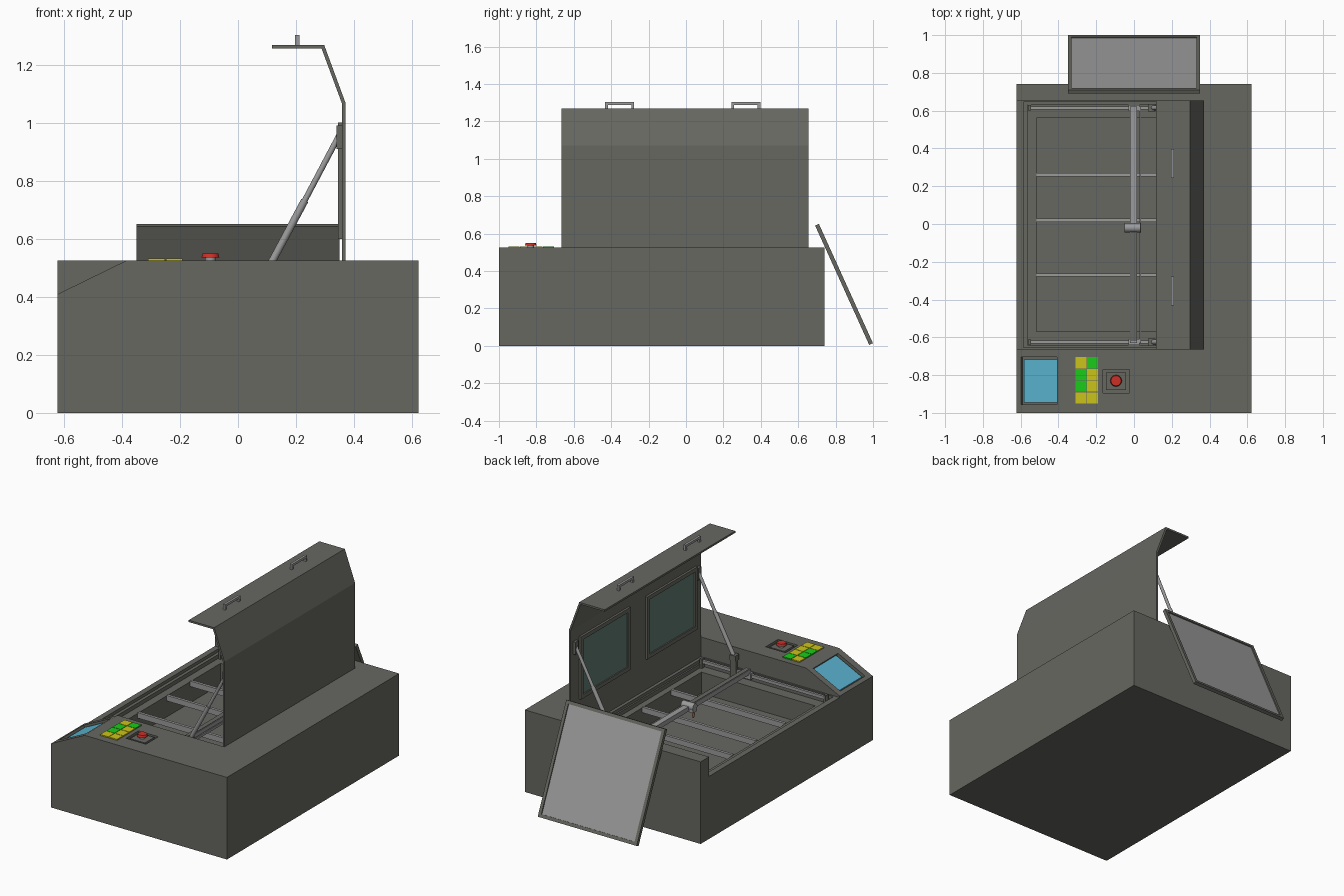
import bpy, bmesh, math
from mathutils import Vector, Matrix

if "Cube" in bpy.data.objects:
    bpy.data.objects.remove(bpy.data.objects["Cube"])


def mat(name, r, g, b):
    m = bpy.data.materials.new(name)
    m.diffuse_color = (r, g, b, 1)
    m.use_nodes = True
    m.node_tree.nodes["Principled BSDF"].inputs["Base Color"].default_value = m.diffuse_color
    return m


DARK = mat("dark_grey", .135, .135, .12)
METAL = mat("light_metal", .33, .33, .33)
BLUE = mat("screen_blue", .1, .45, .62)
GREEN = mat("button_green", .01, .6, .01)
YELLOW = mat("button_yellow", .6, .55, .01)
RED = mat("stop_red", .6, .03, .02)
GLASS = mat("window_glass", .12, .2, .17)
COPPER = mat("copper", .6, .2, .06)


def finish(name, bm, material):
    me = bpy.data.meshes.new(name)
    bmesh.ops.recalc_face_normals(bm, faces=bm.faces)
    bm.to_mesh(me)
    bm.free()
    ob = bpy.data.objects.new(name, me)
    bpy.context.collection.objects.link(ob)
    if material:
        me.materials.append(material)
    return ob


def box(name, x, y, z, material=DARK, frame=Matrix()):
    """Box from (min, max) ranges, optionally placed in a local frame."""
    bm = bmesh.new()
    c = Vector([(a + b) / 2 for a, b in (x, y, z)])
    s = [b - a for a, b in (x, y, z)]
    bmesh.ops.create_cube(bm, size=1, matrix=frame @ Matrix.Translation(c) @ Matrix.Diagonal((*s, 1)))
    return finish(name, bm, material)


def prism(name, pts, y0, y1, material=DARK):
    """Extrude an x/z profile along y."""
    bm = bmesh.new()
    f = bm.faces.new([bm.verts.new((x, y0, z)) for x, z in pts])
    ext = bmesh.ops.extrude_face_region(bm, geom=[f])["geom"]
    bmesh.ops.translate(bm, vec=(0, y1 - y0, 0), verts=[v for v in ext if isinstance(v, bmesh.types.BMVert)])
    return finish(name, bm, material)


def rod(name, p, q, r1, r2=None, material=METAL, sides=12):
    p, q = Vector(p), Vector(q)
    d = q - p
    bm = bmesh.new()
    m = Matrix.Translation((p + q) / 2) @ d.to_track_quat('Z', 'Y').to_matrix().to_4x4()
    bmesh.ops.create_cone(bm, cap_ends=True, segments=sides, radius1=r1,
                          radius2=r1 if r2 is None else r2, depth=d.length, matrix=m)
    ob = finish(name, bm, material)
    bpy.context.view_layer.objects.active = ob
    ob.select_set(True)
    bpy.ops.object.shade_smooth_by_angle(angle=math.radians(40))
    ob.select_set(False)
    return ob


def cut(ob, cutter):
    cutter.hide_render = True
    mod = ob.modifiers.new("cut", 'BOOLEAN')
    mod.operation, mod.solver, mod.object = 'DIFFERENCE', 'EXACT', cutter
    bpy.context.view_layer.objects.active = ob
    bpy.ops.object.modifier_apply(modifier=mod.name)
    bpy.data.objects.remove(cutter)


# cabinet: sloped control corner, open side, stepped bed cavity
slope = math.atan2(.115, .235)
tilt = Matrix.Translation((-.5025, -.83, .4675)) @ Matrix.Rotation(-slope, 4, 'Y')
body = box("cabinet", (-.622, .622), (-1, .74), (0, .525))
cut(body, box("c", (-.7, .36), (-.665, .655), (.40, .7)))
cut(body, prism("c", [(-.7, .371), (-.385, .525), (-.385, .6), (-.7, .6)], -1.1, -.665))
cut(body, box("c", (-.585, .34), (-.655, .645), (.38, .5)))
cut(body, box("c", (-.565, .33), (-.64, .63), (.355, .5)))
cut(body, box("c", (-.515, .29), (-.57, .56), (.22, .5)))
cut(body, box("c", (-.107, .107), (-.125, .125), (-.02, .1), DARK, tilt))
cut(body, box("c", (-.165, -.025), (-.895, -.77), (.51, .6)))

# control screen, button grid, emergency stop
box("screen", (-.095, .107), (-.115, .113), (-.025, -.012), BLUE, tilt)
for r, row in enumerate(("YG", "GY", "GY", "YY")):
    for c, k in enumerate(row):
        x, y = -.31 + c * .061, -.705 - r * .062
        box(f"button_{r}_{c}", (x, x + .058), (y - .059, y), (.52, .532), YELLOW if k == "Y" else GREEN)
box("stop_plate", (-.147, -.043), (-.88, -.785), (.505, .522))
rod("stop_stem", (-.095, -.83, .515), (-.095, -.83, .54), .018)
rod("stop_button", (-.095, -.83, .535), (-.095, -.83, .549), .031, .027, RED)

# raised lid: bent sheet
prism("lid", [(.37, .525), (.37, 1.07), (.297, 1.268), (.117, 1.268), (.117, 1.256),
              (.288, 1.256), (.358, 1.067), (.358, .525)], -.665, .655)
for i, y in enumerate((-.355, .32)):
    for s in (-1, 1):
        e = y + s * .07
        box(f"handle_{i}_post", (.197, .212), (e - .007, e + .007), (1.266, 1.302), METAL)
    box(f"handle_{i}_grip", (.197, .212), (y - .077, y + .077), (1.288, 1.303), METAL)

# lid windows with frames
for i, (a, b) in enumerate(((.07, .57), (-.61, -.10))):
    t = .025
    for z in (.6, 1.0 - t):
        box(f"window_{i}_rail", (.344, .36), (a, b), (z, z + t))
    for y in (a, b - t):
        box(f"window_{i}_stile", (.344, .36), (y, y + t), (.6 + t, 1.0 - t))
    box(f"window_{i}_glass", (.352, .36), (a + t, b - t), (.6 + t, 1.0 - t), GLASS)

# lid struts and x rails, one of each per side
for n, y in (("front", -.625), ("back", .615)):
    rod(n + "_strut_tube", (.095, y, .48), (.23, y, .732), .013)
    rod(n + "_strut_piston", (.23, y, .732), (.348, y, .955), .010)
    box(n + "_strut_top_bracket", (.34, .362), (y - .015, y + .015), (.91, .99))
    box(n + "_strut_foot", (.075, .115), (y - .02, y + .02), (.465, .50))
    box(n + "_wall_post", (.075, .115), (y - .01, y + .015), (.35, .47))
    box(n + "_x_rail", (-.56, .335), (y - .008, y + .008), (.385, .405), METAL)
    for x in (-.56, .315):
        box(n + "_rail_end", (x, x + .016), (y - .014, y + .014), (.35, .415))
    box(n + "_carriage", (-.03, .03), (y - .016, y + .016), (.375, .415), METAL)

# bed slats
for i, y in enumerate((.26, .02, -.27)):
    box(f"slat_{i}", (-.515, .29), (y - .009, y + .009), (.325, .36), METAL)

# gantry beam, cutting head, nozzle
box("gantry_beam", (-.02, .017), (-.63, .622), (.405, .435), METAL)
box("gantry_belt", (-.016, .013), (-.62, -.03), (.43, .438))
box("gantry_side_rail", (.028, .036), (-.63, .622), (.405, .42), METAL)
rod("head", (-.05, -.02, .43), (.035, -.02, .43), .024)
box("head_block", (-.05, -.02), (-.04, 0), (.40, .43), METAL)
rod("nozzle", (-.038, -.02, .405), (-.038, -.02, .36), .012, .004, COPPER)

# loose back panel leaning on the cabinet
lean = Matrix.Translation((0, .845, .328)) @ Matrix.Rotation(math.atan2(.29, .64), 4, 'X')
h, t = .35, .02
for s in (-1, 1):
    lo, hi = sorted((s * h, s * (h - t)))
    box("back_panel_stile", (lo, hi), (-.011, .011), (-h, h), DARK, lean)
    box("back_panel_rail", (-h + t, h - t), (-.011, .011), (lo, hi), DARK, lean)
box("back_panel_backing", (-h + t, h - t), (-.011, -.003), (-h + t, h - t), DARK, lean)
box("back_panel_sheet", (-h + t, h - t), (-.003, .004), (-h + t, h - t), METAL, lean)
